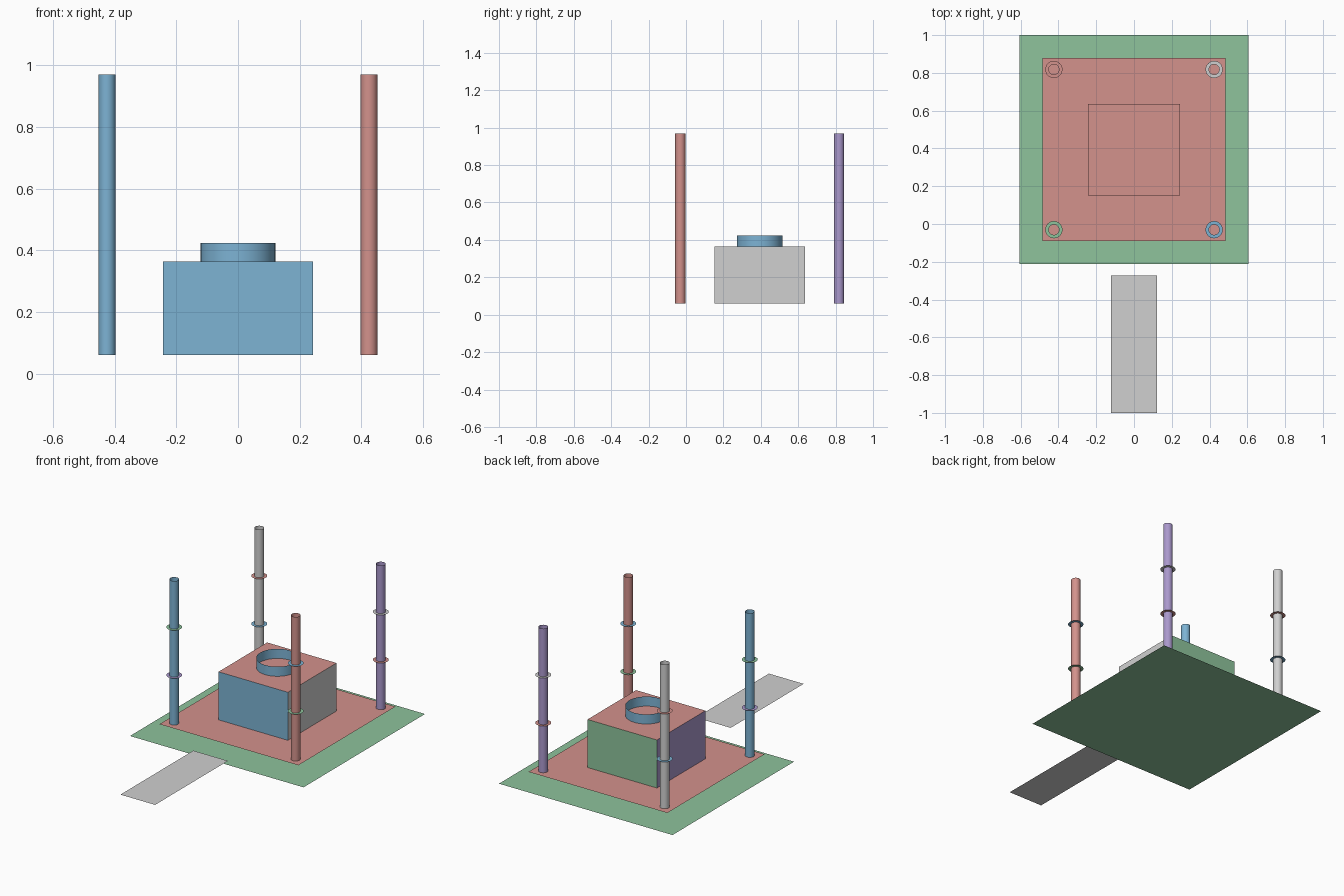
import bpy, bmesh, math

old = bpy.data.objects.get("Cube")
if old:
    bpy.data.objects.remove(old, do_unlink=True)

U = 2 / 33            # one design unit
CY = 1 - 10 * U       # centre of the platform in y


def material(name, rgb):
    lin = [((c / 255 + 0.055) / 1.055) ** 2.4 for c in rgb] + [1]
    m = bpy.data.materials.new(name)
    m.use_nodes = True
    m.diffuse_color = lin
    m.node_tree.nodes["Principled BSDF"].inputs["Base Color"].default_value = lin
    return m


BLUE = material("blue", (125, 179, 212))
RED = material("dusty red", (211, 146, 140))
GREEN = material("green", (142, 195, 156))
PURPLE = material("purple", (170, 152, 204))
GREY = material("light grey", (208, 208, 208))


def add_object(name, bm, mats, loc):
    mesh = bpy.data.meshes.new(name)
    bm.to_mesh(mesh)
    bm.free()
    for m in mats:
        mesh.materials.append(m)
    ob = bpy.data.objects.new(name, mesh)
    ob.location = loc
    bpy.context.collection.objects.link(ob)
    return ob


def sheet(name, mat, width, depth, loc):
    """Flat rectangle facing up."""
    bm = bmesh.new()
    bmesh.ops.create_grid(bm, x_segments=1, y_segments=1, size=0.5)
    bmesh.ops.scale(bm, vec=(width, depth, 1), verts=bm.verts)
    return add_object(name, bm, [mat], loc)


def revolve(name, mat, start, end, loc, smooth=False, n=32):
    """Sweep a two-point (radius, height) profile round z into an open surface."""
    bm = bmesh.new()
    rows = [[bm.verts.new((r * math.cos(math.tau * i / n),
                           r * math.sin(math.tau * i / n), z))
             for i in range(n)] for r, z in (start, end)]
    for i in range(n):
        j = (i + 1) % n
        f = bm.faces.new((rows[0][i], rows[0][j], rows[1][j], rows[1][i]))
        f.smooth = smooth
    return add_object(name, bm, [mat], loc)


# Ground, floor and entrance path
sheet("ground", GREEN, 20 * U, 20 * U, (0, CY, 0))
sheet("floor", RED, 16 * U, 16 * U, (0, CY, U))
sheet("path", GREY, 4 * U, 12 * U, (0, -1 + 6 * U, U))

# Central block, one colour per side
bm = bmesh.new()
bmesh.ops.create_cube(bm, size=1)
bmesh.ops.scale(bm, vec=(8 * U, 8 * U, 5 * U), verts=bm.verts)
bm.normal_update()
bmesh.ops.delete(bm, geom=[f for f in bm.faces if f.normal.z < -0.5], context='FACES_ONLY')
for f in bm.faces:
    if f.normal.z > 0.5:
        f.material_index = 0
    elif f.normal.y < -0.5:
        f.material_index = 1
    elif f.normal.x > 0.5:
        f.material_index = 2
    elif f.normal.y > 0.5:
        f.material_index = 3
    else:
        f.material_index = 4
add_object("central_block", bm, [RED, BLUE, GREY, GREEN, PURPLE], (0, CY, 3.5 * U))

# Open collar on top of the block
revolve("collar", BLUE, (2 * U, 0), (2 * U, U), (0, CY, 6 * U), True, 48)

# Corner pillars: open tubes, each with two flat rings
R_PILLAR, R_RING = 0.45 * U, 0.75 * U
pillars = [
    ("front_right", -1, -1, BLUE, GREEN, PURPLE),
    ("front_left", 1, -1, RED, BLUE, GREEN),
    ("back_left", 1, 1, PURPLE, GREY, RED),
    ("back_right", -1, 1, GREY, RED, BLUE),
]
for name, sx, sy, tube, upper, lower in pillars:
    x, y = sx * 7 * U, CY + sy * 7 * U
    revolve(name + "_pillar", tube, (R_PILLAR, 0), (R_PILLAR, 15 * U), (x, y, U), True)
    for label, mat, z in (("upper", upper, 11 * U), ("lower", lower, 6 * U)):
        revolve(f"{name}_{label}_ring", mat, (R_RING, 0), (R_PILLAR, 0), (x, y, z))
